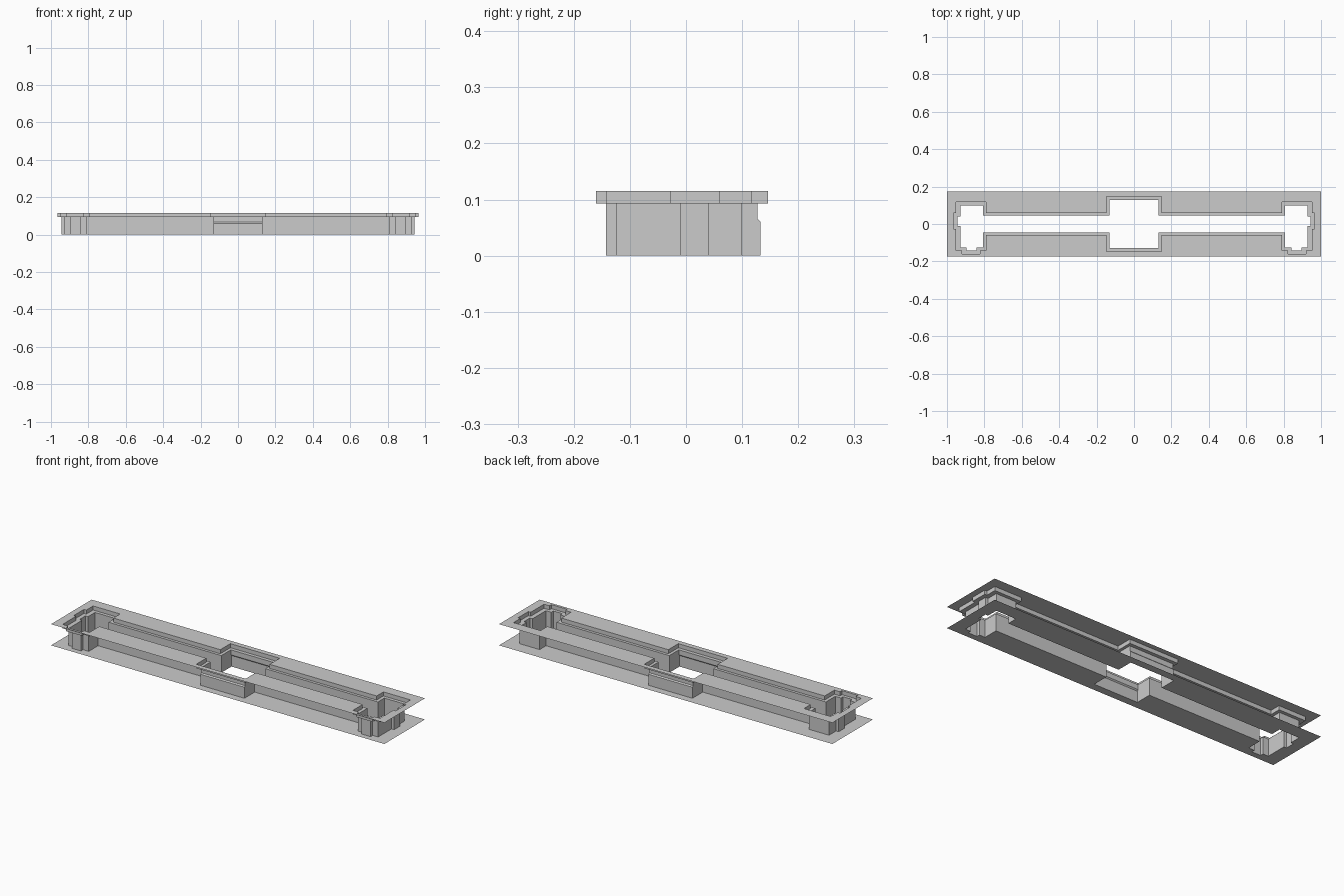
import bpy
import bmesh

cube = bpy.data.objects.get("Cube")
if cube:
    bpy.data.objects.remove(cube, do_unlink=True)

grey = bpy.data.materials.new("plain grey")
grey.use_nodes = True
colour = (0.6, 0.6, 0.6, 1)
grey.diffuse_color = colour
grey.node_tree.nodes["Principled BSDF"].inputs["Base Color"].default_value = colour


def outline(bay_x, bay_y, slot, inner, end, tab, back, tab_y, front, foot, foot_x):
    """Closed cut-out outline: right half, then its mirror image."""
    hi, lo = tab_y
    far, near = foot_x
    half = [(bay_x, bay_y), (bay_x, slot), (inner, slot), (inner, back),
            (end, back), (end, hi), (tab, hi), (tab, lo), (end, lo),
            (end, front), (far, front), (far, foot), (near, foot),
            (near, front), (inner, front), (inner, -slot),
            (bay_x, -slot), (bay_x, -bay_y)]
    return half + [(-x, y) for x, y in reversed(half)]


def finish(name, bm):
    mesh = bpy.data.meshes.new(name)
    bm.to_mesh(mesh)
    bm.free()
    mesh.materials.append(grey)
    obj = bpy.data.objects.new(name, mesh)
    bpy.context.collection.objects.link(obj)


def ring(bm, points, z):
    return [bm.verts.new((x, y, z)) for x, y in points]


def skin(name, levels):
    """Band of faces through matching outlines."""
    bm = bmesh.new()
    loops = [ring(bm, points, z) for points, z in levels]
    for a, b in zip(loops, loops[1:]):
        for i in range(len(a)):
            j = (i + 1) % len(a)
            bm.faces.new((a[i], a[j], b[j], b[i]))
    finish(name, bm)


def flange(name, hole, z):
    """Thin rectangular sheet with a cut-out."""
    bm = bmesh.new()
    border = [(-1, -0.174), (1, -0.174), (1, 0.174), (-1, 0.174)]
    edges = []
    for points in (border, hole):
        vs = ring(bm, points, z)
        edges += [bm.edges.new((vs[i - 1], vs[i])) for i in range(len(vs))]
    bmesh.ops.triangle_fill(bm, use_beauty=True, edges=edges, normal=(0, 0, 1))
    bmesh.ops.dissolve_limit(bm, angle_limit=0.01, verts=bm.verts[:], edges=bm.edges[:])
    for f in bm.faces:
        if f.normal.z < 0:
            f.normal_flip()
    finish(name, bm)


ends = dict(slot=0.045, inner=0.808, end=0.928, tab=0.944, back=0.1,
            tab_y=(0.04, -0.01), front=-0.125, foot=-0.143, foot_x=(0.896, 0.842))
lower = outline(0.132, 0.133, **ends)
pinched = outline(0.132, 0.127, **ends)
upper = outline(0.148, 0.146, slot=0.06, inner=0.79, end=0.952, tab=0.966,
                back=0.118, tab_y=(0.06, -0.028), front=-0.143, foot=-0.16,
                foot_x=(0.919, 0.824))

LEDGE, TOP = 0.093, 0.115
flange("lower_flange", lower, 0)
skin("inner_wall", [(lower, 0), (lower, 0.06), (pinched, 0.066), (pinched, LEDGE)])
skin("ledge", [(pinched, LEDGE), (upper, LEDGE)])
skin("upper_wall", [(upper, LEDGE), (upper, TOP)])
flange("upper_flange", upper, TOP)
